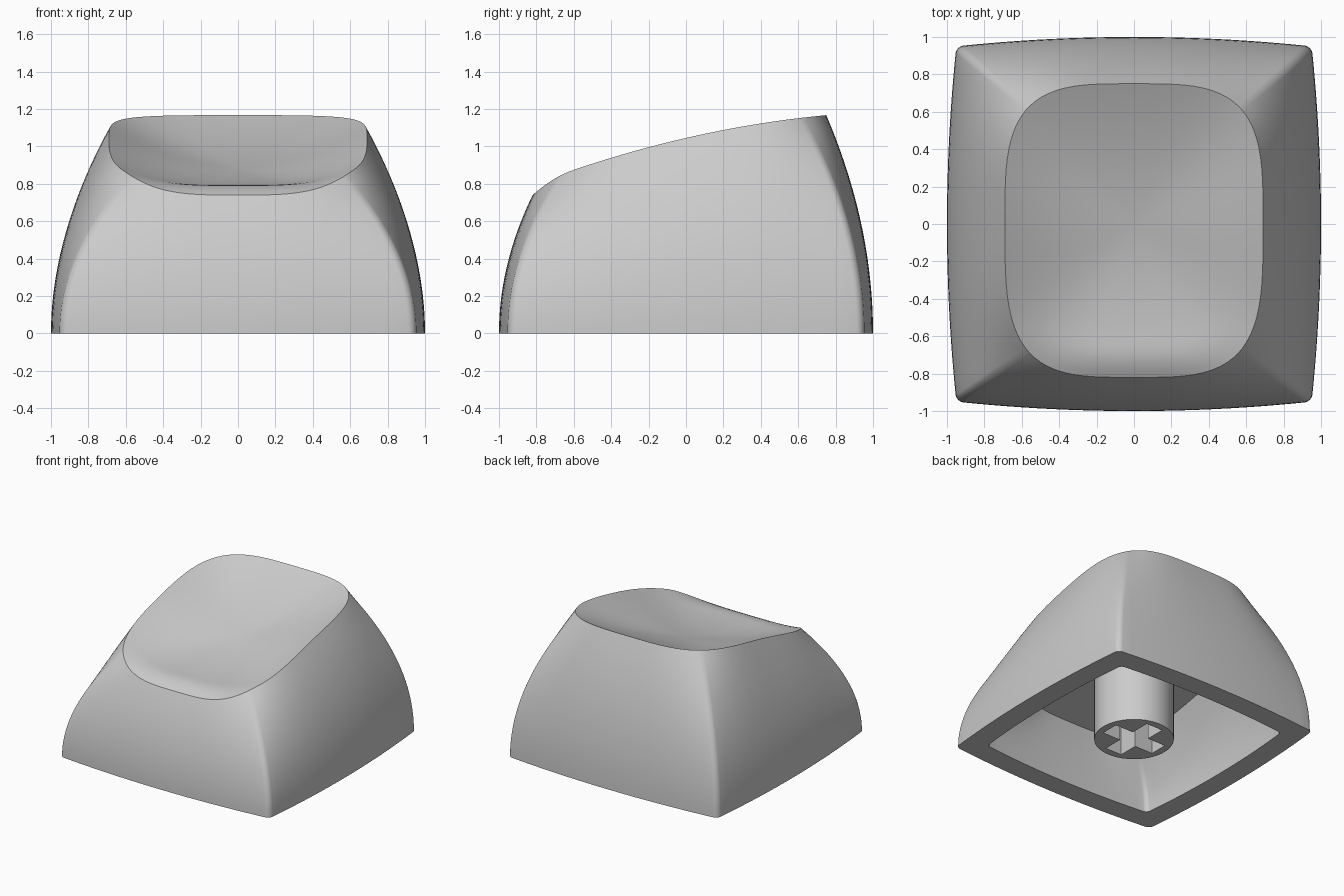
import bpy, bmesh
from math import sin, cos, pi
from mathutils import Vector

cube = bpy.data.objects.get("Cube")
if cube:
    bpy.data.objects.remove(cube, do_unlink=True)

grey = bpy.data.materials.new("light grey plastic")
grey.use_nodes = True
colour = (0.6, 0.6, 0.6, 1)
grey.diffuse_color = colour
grey.node_tree.nodes["Principled BSDF"].inputs["Base Color"].default_value = colour


def make_object(name, bm):
    bmesh.ops.recalc_face_normals(bm, faces=bm.faces)
    mesh = bpy.data.meshes.new(name)
    bm.to_mesh(mesh)
    bm.free()
    mesh.materials.append(grey)
    obj = bpy.data.objects.new(name, mesh)
    bpy.context.collection.objects.link(obj)
    return obj


def smooth(obj):
    bpy.ops.object.select_all(action='DESELECT')
    obj.select_set(True)
    bpy.context.view_layer.objects.active = obj
    bpy.ops.object.shade_smooth_by_angle(angle=pi / 6)


def unit_outline(side=24, arc=6, r=0.04):
    """Unit square with slightly rounded corners, as (u, v) pairs."""
    points = []
    for k in range(4):
        c, s = round(cos(k * pi / 2)), round(sin(k * pi / 2))
        local = [(1, (1 - r) * (2 * i / side - 1)) for i in range(side)]
        local += [(1 - r + r * cos(a), 1 - r + r * sin(a))
                  for a in (pi / 2 * j / arc for j in range(arc))]
        points += [(c * x - s * y, s * x + c * y) for x, y in local]
    return points


def base_point(u, v):
    return Vector((u * (1 - 0.05 * v * v), v * (1 - 0.05 * u * u)))


def top_point(u, v):
    n = 3.6
    k = (abs(u) ** n + abs(v) ** n) ** (-1 / n)
    return Vector((0.69 * u * k, (0.75 if v > 0 else 0.82) * v * k))


# Heights of the rim, the rolled front lip and the scooped top
def rim_height(y):
    return 1.045 + 0.23 * y - 0.09 * y * y


def lip_drop(y):
    return 0.056 * max(0, (-y - 0.6) / 0.22) ** 2


def dish_height(s, p):
    centre, slope = 0.88, 0.257
    rise = rim_height(p.y) - centre - slope * p.y
    lip = lip_drop(p.y) * max(0, (s - 0.8) / 0.2) ** 2
    return centre + slope * s * p.y + s * s * rise - lip


outline = unit_outline()
base = [base_point(u, v) for u, v in outline]
top = [top_point(u, v) for u, v in outline]
rings = []

# Inner hollow, from the sloping ceiling down to the bottom edge
for i in range(10, -1, -1):
    t = i / 10
    ring = []
    for b, p in zip(base, top):
        q = (b * 0.825).lerp(p * 0.9, t * t)
        ring.append((q.x, q.y, t * (0.62 + 0.18 * p.y)))
    rings.append(ring)

# Outer skirt, curving inward to the rim
for i in range(21):
    t = i / 20
    ring = []
    for b, p in zip(base, top):
        q = b.lerp(p, t * t)
        ring.append((q.x, q.y, t * dish_height(1, p)))
    rings.append(ring)

# Scooped finger dish
for i in range(23, 0, -1):
    s = i / 24
    rings.append([(s * p.x, s * p.y, dish_height(s, p)) for p in top])

bm = bmesh.new()
loops = [[bm.verts.new(co) for co in ring] for ring in rings]
count = len(outline)
for a, b in zip(loops, loops[1:]):
    for j in range(count):
        k = (j + 1) % count
        bm.faces.new((a[j], a[k], b[k], b[j]))
bm.faces.new(loops[0])
middle = bm.verts.new((0, 0, dish_height(0, top[0])))
for j in range(count):
    bm.faces.new((loops[-1][j], loops[-1][(j + 1) % count], middle))
smooth(make_object("keycap_shell", bm))

# Mounting stem
bm = bmesh.new()
bmesh.ops.create_cone(bm, cap_ends=True, segments=64, radius1=0.3, radius2=0.3, depth=0.7)
bmesh.ops.translate(bm, verts=bm.verts, vec=(0, 0, 0.35))
stem = make_object("mounting_stem", bm)

# Cross-shaped socket cut into the stem
w, h = 0.075, 0.24
quarter = [(h, -w), (h, w), (w, w)]
bm = bmesh.new()
verts = []
for k in range(4):
    c, s = round(cos(k * pi / 2)), round(sin(k * pi / 2))
    verts += [bm.verts.new((c * x - s * y, s * x + c * y, -0.1)) for x, y in quarter]
face = bm.faces.new(verts)
extruded = bmesh.ops.extrude_face_region(bm, geom=[face], use_keep_orig=True)
bmesh.ops.translate(bm, vec=(0, 0, 0.55),
                    verts=[v for v in extruded["geom"] if isinstance(v, bmesh.types.BMVert)])
cutter = make_object("socket_cutter", bm)
cutter.hide_render = True

cut = stem.modifiers.new("socket", 'BOOLEAN')
cut.operation = 'DIFFERENCE'
cut.solver = 'EXACT'
cut.object = cutter
bpy.context.view_layer.objects.active = stem
bpy.ops.object.modifier_apply(modifier=cut.name)
bpy.data.objects.remove(cutter, do_unlink=True)
smooth(stem)
